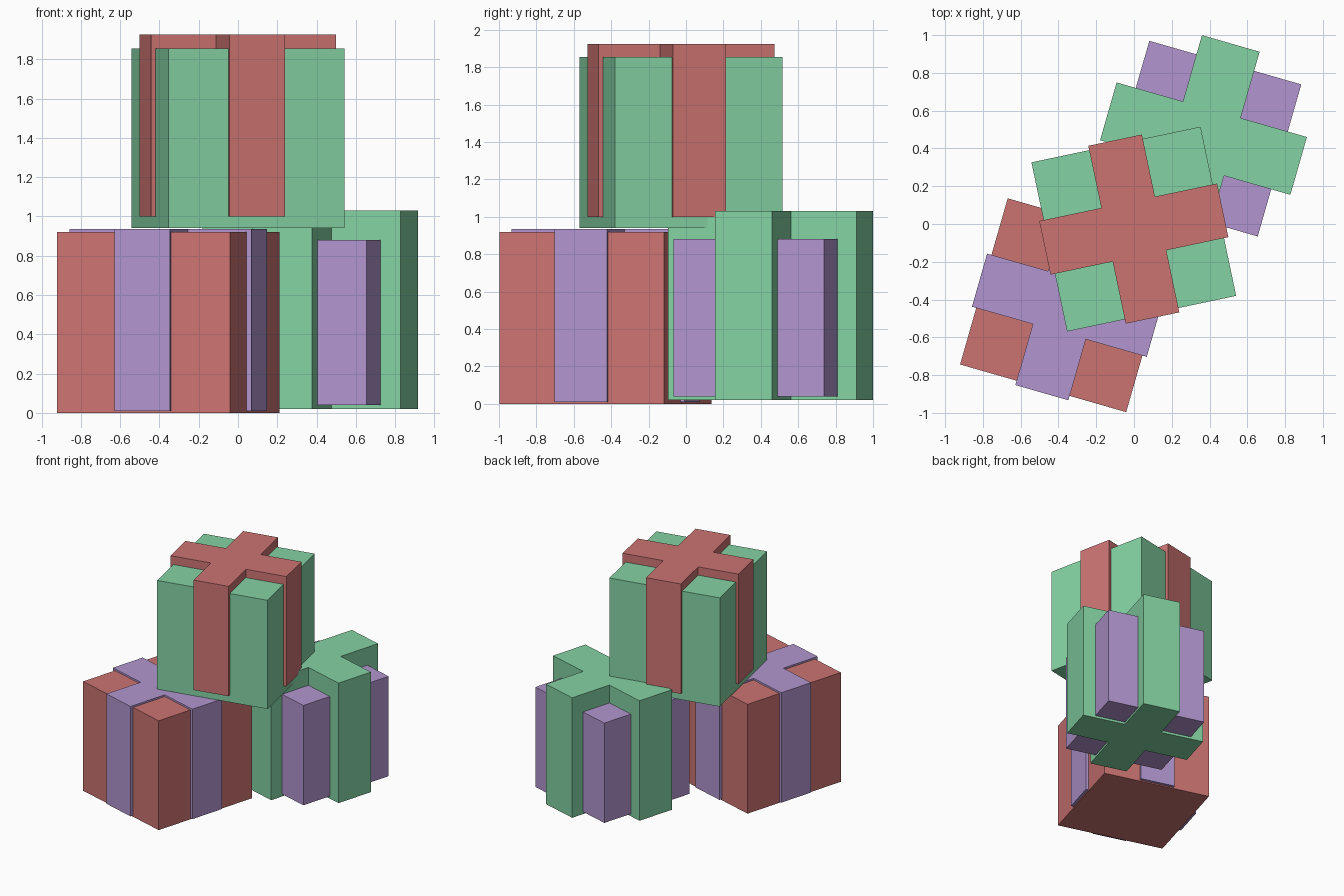
import bpy, bmesh, math

if "Cube" in bpy.data.objects:
    bpy.data.objects.remove(bpy.data.objects["Cube"])


def material(name, rgb):
    m = bpy.data.materials.new(name)
    m.diffuse_color = (*[(c / 255 / 12.92) if c < 11 else ((c / 255 + 0.055) / 1.055) ** 2.4 for c in rgb], 1)
    m.use_nodes = True
    m.node_tree.nodes["Principled BSDF"].inputs["Base Color"].default_value = m.diffuse_color
    return m


RED = material("soft red", (204, 116, 114))
GREEN = material("mint green", (132, 210, 163))
PURPLE = material("lavender", (178, 150, 208))


def prism(name, outline, z0, z1, centre, angle, mat):
    """Extrude a flat outline from z0 to z1, turned about its centre."""
    bm = bmesh.new()
    face = bm.faces.new([bm.verts.new((x, y, 0)) for x, y in outline])
    top = bmesh.ops.extrude_face_region(bm, geom=[face])["geom"]
    bmesh.ops.translate(bm, vec=(0, 0, z1 - z0),
                        verts=[v for v in top if isinstance(v, bmesh.types.BMVert)])
    bmesh.ops.recalc_face_normals(bm, faces=bm.faces)
    mesh = bpy.data.meshes.new(name)
    bm.to_mesh(mesh)
    bm.free()
    mesh.materials.append(mat)
    ob = bpy.data.objects.new(name, mesh)
    ob.location = (*centre, z0)
    ob.rotation_euler.z = math.radians(angle)
    bpy.context.collection.objects.link(ob)


def square(size):
    h = size / 2
    return [(-h, -h), (h, -h), (h, h), (-h, h)]


def cross(length, width):
    l, w = length / 2, width / 2
    quarter = [(l, -w), (l, w), (w, w)]
    pts = []
    for _ in range(4):
        pts += quarter
        quarter = [(-y, x) for x, y in quarter]
    return pts


def gift(name, centre, angle, box, ribbon):
    size, z0, z1, mat = box
    prism(name + "_box", square(size), z0, z1, centre, angle, mat)
    length, width, z0, z1, mat = ribbon
    prism(name + "_ribbon", cross(length, width), z0, z1, centre, angle, mat)


# Three wrapped boxes, each with a crossed ribbon band
gift("left_gift", (-0.355, -0.43), -16,
     (0.915, 0.0, 0.92, RED), (0.963, 0.292, 0.01, 0.935, PURPLE))
gift("right_gift", (0.368, 0.452), -16,
     (0.837, 0.04, 0.88, PURPLE), (1.048, 0.318, 0.02, 1.03, GREEN))
gift("top_gift", (-0.001, -0.027), 11.9,
     (0.915, 0.94, 1.855, GREEN), (0.962, 0.29, 1.0, 1.925, RED))
